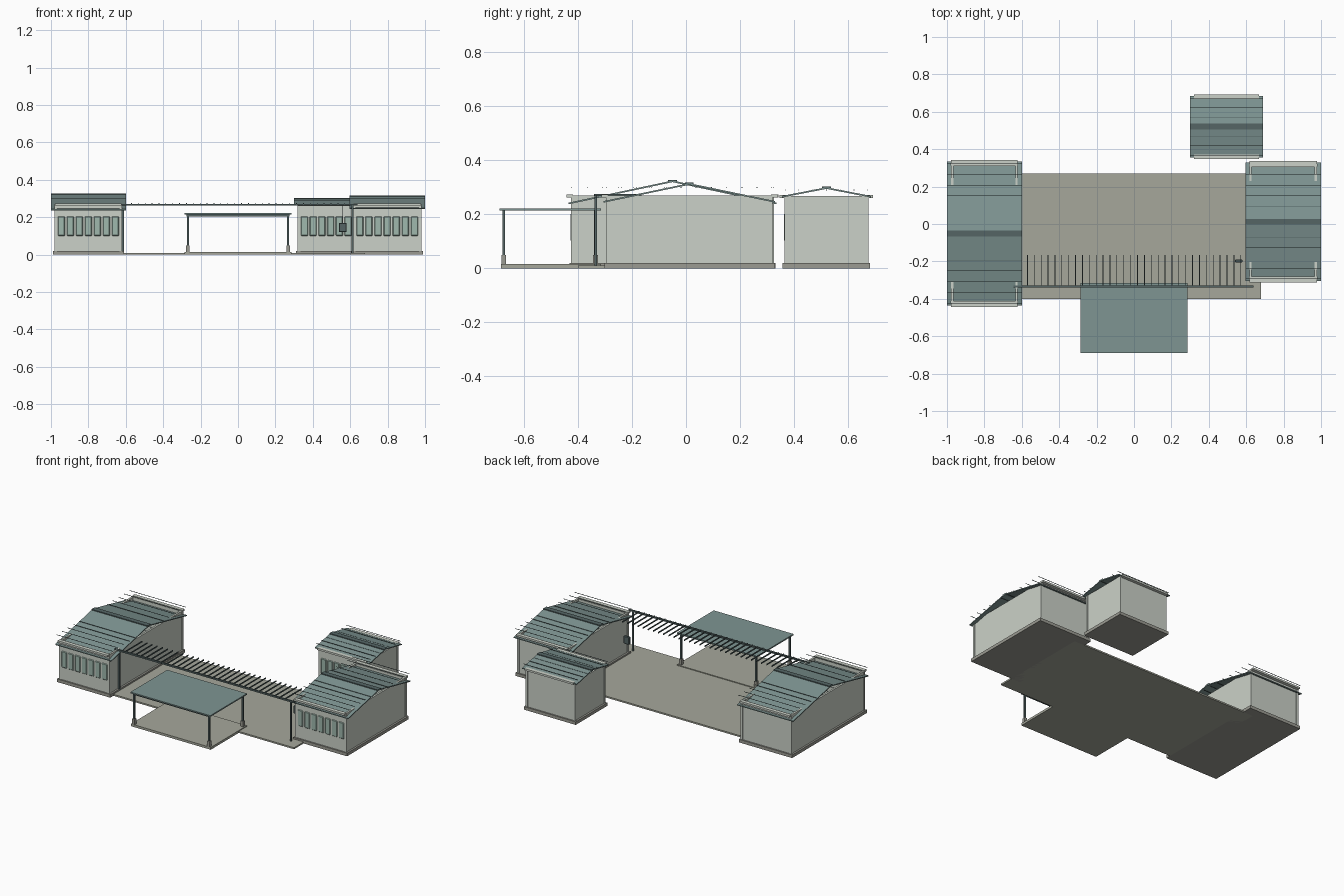
import bpy, math
from mathutils import Vector

if "Cube" in bpy.data.objects:
    bpy.data.objects.remove(bpy.data.objects["Cube"])

def material(name, r, g, b):
    m = bpy.data.materials.new(name)
    m.diffuse_color = (r, g, b, 1)
    m.use_nodes = True
    m.node_tree.nodes["Principled BSDF"].inputs["Base Color"].default_value = m.diffuse_color
    return m

WALL = material("wall_paint", .60, .64, .58)
STONE = material("stone", .33, .33, .29)
PAVE = material("paving", .38, .39, .33)
ROOF = material("roof_metal", .21, .30, .29)
STEEL = material("dark_steel", .09, .13, .13)
GLASS = material("glass", .35, .48, .42)

def box(name, x0, x1, y0, y1, z0, z1, mat, bevel=0):
    bpy.ops.mesh.primitive_cube_add(size=1, location=((x0+x1)/2, (y0+y1)/2, (z0+z1)/2))
    o = bpy.context.object
    o.name = name
    o.scale = (x1-x0, y1-y0, z1-z0)
    bpy.ops.object.transform_apply(location=False, rotation=False, scale=True)
    o.data.materials.append(mat)
    if bevel:
        b = o.modifiers.new("bevel", 'BEVEL')
        b.width, b.segments = bevel, 1
    return o

def prism(name, x0, x1, profile, mat):
    """Extrude a (y, z) profile along x."""
    n = len(profile)
    verts = [(x, y, z) for x in (x0, x1) for y, z in profile]
    faces = [tuple(range(n))[::-1], tuple(range(n, 2*n))]
    faces += [(i, (i+1) % n, (i+1) % n + n, i+n) for i in range(n)]
    me = bpy.data.meshes.new(name)
    me.from_pydata(verts, [], faces)
    o = bpy.data.objects.new(name, me)
    bpy.context.collection.objects.link(o)
    me.materials.append(mat)
    return o

def building(tag, x0, x1, y0, y1, ridge_y, ridge_z, eave_z, wall_z, rod_z, rods):
    # x0..y1 is the roof outline
    t = .012
    wx0, wx1, wy0, wy1 = x0+.022, x1-.022, y0+.012, y1-.012
    box(tag+"_plinth", x0+.01, x1-.01, y0+.003, y1-.003, 0, .02, STONE)
    # four thin walls, open gables above
    box(tag+"_front_wall", wx0, wx1, wy0, wy0+t, .02, wall_z, WALL)
    box(tag+"_back_wall", wx0, wx1, wy1-t, wy1, .02, wall_z, WALL)
    box(tag+"_left_wall", wx0, wx0+t, wy0+t, wy1-t, .02, wall_z, WALL)
    box(tag+"_right_wall", wx1-t, wx1, wy0+t, wy1-t, .02, wall_z, WALL)
    # corner trims
    for cx in (wx0+.004, wx1-.004):
        for cy in (wy0+.004, wy1-.004):
            box(tag+"_corner_trim", cx-.007, cx+.007, cy-.007, cy+.007, .02, wall_z, WALL)
    # eave beams
    for y in (y0+.004, y1-.004):
        box(tag+"_eave_beam", wx0, wx1, y-.012, y+.012, wall_z-.008, wall_z+.004, WALL)
    # window strip
    n = 7
    pitch = (wx1-wx0-.02)/n
    for i in range(n):
        c = wx0+.01+pitch*(i+.5)
        box(tag+"_window", c-.019, c+.019, wy0-.004, wy0+.004, .10, .205, GLASS, .004)
    # gabled roof and ridge cap
    h = .006
    prism(tag+"_roof", x0, x1, [(y0, eave_z), (ridge_y, ridge_z-h), (y1, eave_z),
                                (y1, eave_z+h), (ridge_y, ridge_z), (y0, eave_z+h)], ROOF)
    box(tag+"_ridge_cap", x0, x1, ridge_y-.016, ridge_y+.016, ridge_z-.004, ridge_z+.002, STEEL)
    # level rods across the roof
    for i in range(rods):
        y = y0+.012+(y1-y0-.024)*i/(rods-1)
        box(tag+"_roof_rod", x0, x1, y-.0012, y+.0012, rod_z-.0012, rod_z+.0012, STEEL)

building("left_hall", -1, -.6, -.435, .335, -.05, .325, .237, .27, .299, 14)
building("right_hall", .595, 1, -.305, .33, .012, .315, .243, .27, .299, 12)
building("rear_hut", .30, .69, .355, .685, .52, .30, .262, .268, .29, 7)

# Courtyard and canopy paving
box("courtyard", -.68, .68, -.40, .27, 0, .01, PAVE)
box("canopy_floor", -.285, .285, -.685, -.315, 0, .015, PAVE)

# Entrance canopy
box("canopy_roof", -.285, .285, -.69, -.315, .214, .222, ROOF)
for y in (-.675, -.335):
    box("canopy_beam", -.275, .275, y-.004, y+.004, .204, .214, STEEL)
    for x in (-.268, .268):
        box("canopy_post", x-.005, x+.005, y-.005, y+.005, .05, .214, STEEL)
        box("canopy_post_base", x-.009, x+.009, y-.009, y+.009, .015, .05, STONE)

# Slatted pergola
box("pergola_beam", -.645, .64, -.339, -.329, .262, .272, STEEL)
for x in (-.615, .612):
    box("pergola_post", x-.005, x+.005, -.339, -.329, .01, .265, STEEL)
for i in range(32):
    x = -.57+i*.0368
    box("pergola_slat", x-.002, x+.002, -.34, -.165, .267, .275, STEEL)

# Hanging sign box
box("sign_box", .54, .58, -.206, -.19, .12, .17, STEEL, .003)
box("sign_hanger", .559, .561, -.199, -.197, .17, .268, STEEL)
